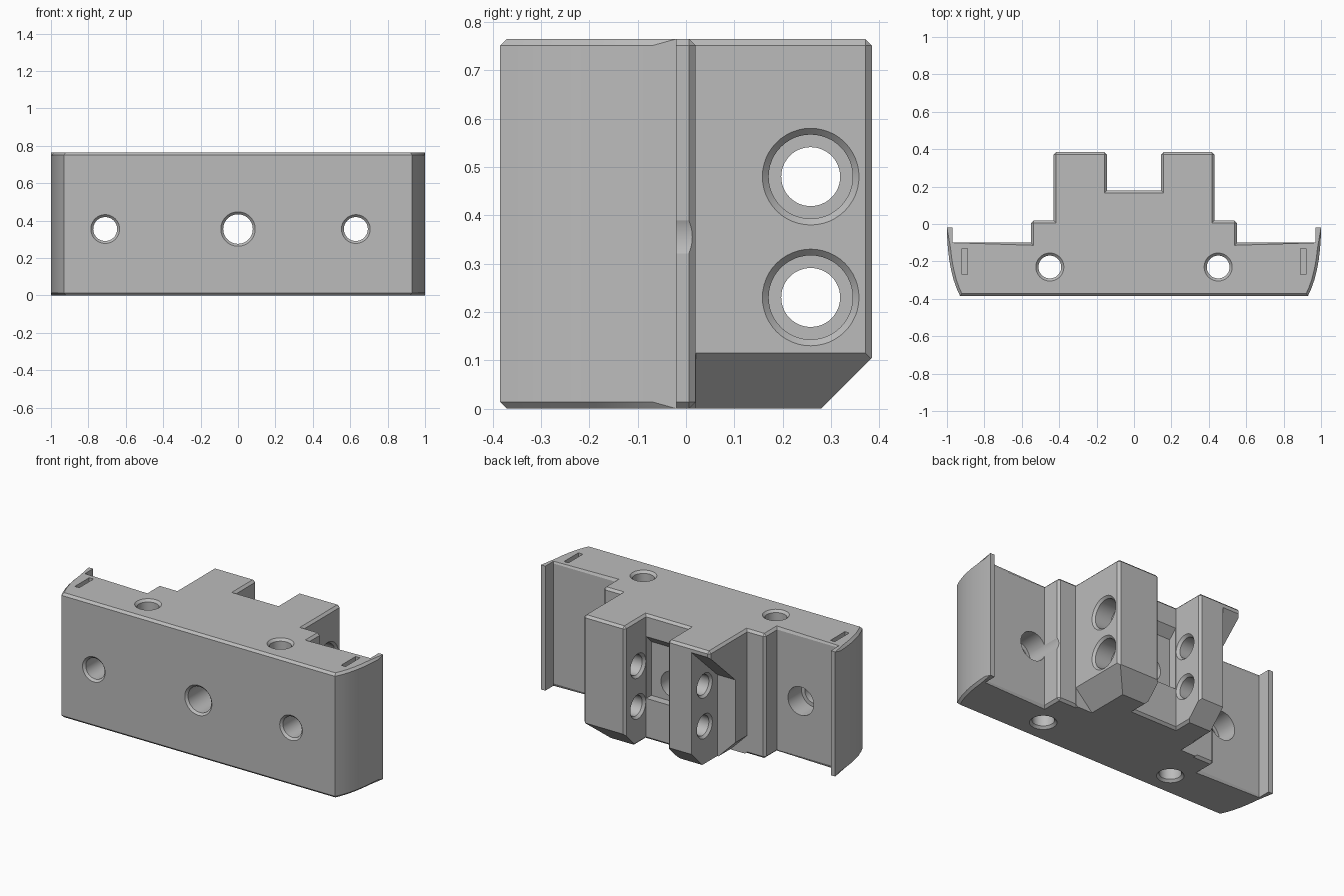
import bpy, bmesh, math
from mathutils import Vector

cube = bpy.data.objects.get("Cube")
if cube:
    bpy.data.objects.remove(cube, do_unlink=True)

TOP, CH = 0.765, 0.014

grey = bpy.data.materials.new("light grey plastic")
grey.use_nodes = True
grey.diffuse_color = (0.5, 0.5, 0.5, 1)
grey.node_tree.nodes["Principled BSDF"].inputs["Base Color"].default_value = (0.5, 0.5, 0.5, 1)


def place(axis, t, u, v):
    return {"x": (t, u, v), "y": (u, t, v), "z": (u, v, t)}[axis]


def add_object(name, bm):
    bmesh.ops.recalc_face_normals(bm, faces=bm.faces[:])
    mesh = bpy.data.meshes.new(name)
    bm.to_mesh(mesh)
    bm.free()
    ob = bpy.data.objects.new(name, mesh)
    bpy.context.collection.objects.link(ob)
    mesh.materials.append(grey)
    return ob


def prism(points, axis, a, b):
    """Extrude a flat outline along an axis from a to b."""
    bm = bmesh.new()
    face = bm.faces.new([bm.verts.new(place(axis, a, u, v)) for u, v in points])
    ext = bmesh.ops.extrude_face_region(bm, geom=[face])["geom"]
    shift = Vector(place(axis, b - a, 0, 0))
    bmesh.ops.translate(bm, vec=shift, verts=[g for g in ext if isinstance(g, bmesh.types.BMVert)])
    bmesh.ops.recalc_face_normals(bm, faces=bm.faces[:])
    return bm


def lathe(profile, axis, u0, v0, n=48):
    """Turn (position, radius) steps around an axis through u0, v0."""
    bm = bmesh.new()
    rings = [[bm.verts.new(place(axis, t, u0 + r * math.cos(math.tau * i / n),
                                 v0 + r * math.sin(math.tau * i / n)))
              for i in range(n)] for t, r in profile]
    for lo, hi in zip(rings, rings[1:]):
        for i in range(n):
            j = (i + 1) % n
            bm.faces.new((lo[i], lo[j], hi[j], hi[i]))
    bm.faces.new(rings[0])
    bm.faces.new(rings[-1])
    return bm


def rect(u1, v1, u2, v2):
    return [(u1, v1), (u2, v1), (u2, v2), (u1, v2)]


# Body: mirrored plan outline with curved ends, lips, shoulders and two posts
half = [(0.93, -0.385), (0.948, -0.345), (0.964, -0.3), (0.978, -0.245), (0.988, -0.19),
        (0.995, -0.13), (0.999, -0.07), (1, -0.02), (0.97, -0.02), (0.97, -0.1),
        (0.55, -0.1), (0.55, 0.02), (0.43, 0.02), (0.43, 0.385), (0.145, 0.385), (0.145, 0.18)]
bm = prism(half + [(-x, y) for x, y in reversed(half)], "z", 0, TOP)


# Chamfer the rims and the outer upright corners, leaving the thin lips sharp
def chamfered(edge):
    a, b = (v.co for v in edge.verts)
    mid = (a + b) / 2
    if abs(a.z - b.z) > 0.1:
        return a.y > 0.3 or (abs(a.x) > 0.5 and a.y > 0)
    return not (abs(mid.x) > 0.96 and mid.y > -0.09)


bmesh.ops.bevel(bm, geom=[e for e in bm.edges if chamfered(e)], offset=CH,
                segments=1, affect="EDGES", clamp_overlap=False)
body = add_object("mounting_block", bm)

cutters = []


def cut(name, bm):
    ob = add_object(name, bm)
    ob.hide_render = True
    mod = body.modifiers.new(name, "BOOLEAN")
    mod.operation = "DIFFERENCE"
    mod.solver = "EXACT"
    mod.object = ob
    cutters.append(ob)


# Sloped undersides of the posts
for s in (1, -1):
    cut("post_side_slope", prism([(s * 0.3, -0.015), (s * 0.53, 0.215), (s * 0.53, -0.015)], "y", 0.021, 0.5))
cut("post_back_slope", prism([(0.265, -0.015), (0.45, 0.17), (0.45, -0.015)], "x", -0.5, 0.5))

# Pocket with a sloping roof in the outer back corner of the right post
cut("post_pocket", prism([(0.135, -0.1), (0.45, -0.1), (0.45, 0.785 - 0.01), (0.385, 0.73), (0.135, 0.5)],
                         "x", -0.5, -0.307))

# Shallow recess in the channel between the posts
cut("channel_recess", prism([(0.2, 0.25), (0.13, 0.25), (0.13, 0.58), (0.2, 0.65)], "x", -0.144, 0.144))

# Cross bolt holes through both posts
for z in (0.23, 0.48):
    cut("cross_hole", lathe([(0.5, 0.1), (0.43, 0.1), (0.417, 0.087), (0.31, 0.087), (0.31, 0.061),
                             (0.16, 0.061), (0.145, 0.075), (-0.145, 0.075), (-0.16, 0.061),
                             (-0.293, 0.061), (-0.307, 0.075), (-0.5, 0.075)], "x", 0.258, z))

# Front holes, counterbored from the back
for x in (-0.71, 0.63):
    cut("side_front_hole", lathe([(-0.5, 0.077), (-0.385, 0.077), (-0.372, 0.064), (-0.23, 0.064),
                                  (-0.23, 0.087), (0.1, 0.087)], "y", x, 0.355))
cut("centre_front_hole", lathe([(-0.5, 0.092), (-0.385, 0.092), (-0.372, 0.079), (0.3, 0.079)], "y", 0, 0.355))

# Upright holes and narrow slots in the top
for s in (1, -1):
    cut("upright_hole", lathe([(-0.1, 0.075), (0, 0.075), (CH, 0.061), (TOP - CH, 0.061),
                               (TOP, 0.075), (0.9, 0.075)], "z", s * 0.45, -0.23))
    cut("top_slot", prism(rect(s * 0.905 - 0.015, -0.27, s * 0.905 + 0.015, -0.13), "z", 0.65, 0.9))

# Bake the cuts and remove the cutters
bpy.context.view_layer.update()
graph = bpy.context.evaluated_depsgraph_get()
result = bpy.data.meshes.new_from_object(body.evaluated_get(graph))
body.modifiers.clear()
body.data = result
for ob in cutters:
    bpy.data.objects.remove(ob, do_unlink=True)
body.data.materials.clear()
body.data.materials.append(grey)
for poly in body.data.polygons:
    poly.material_index = 0

bpy.ops.object.select_all(action="DESELECT")
body.select_set(True)
bpy.context.view_layer.objects.active = body
bpy.ops.object.shade_smooth_by_angle(angle=math.radians(25))
